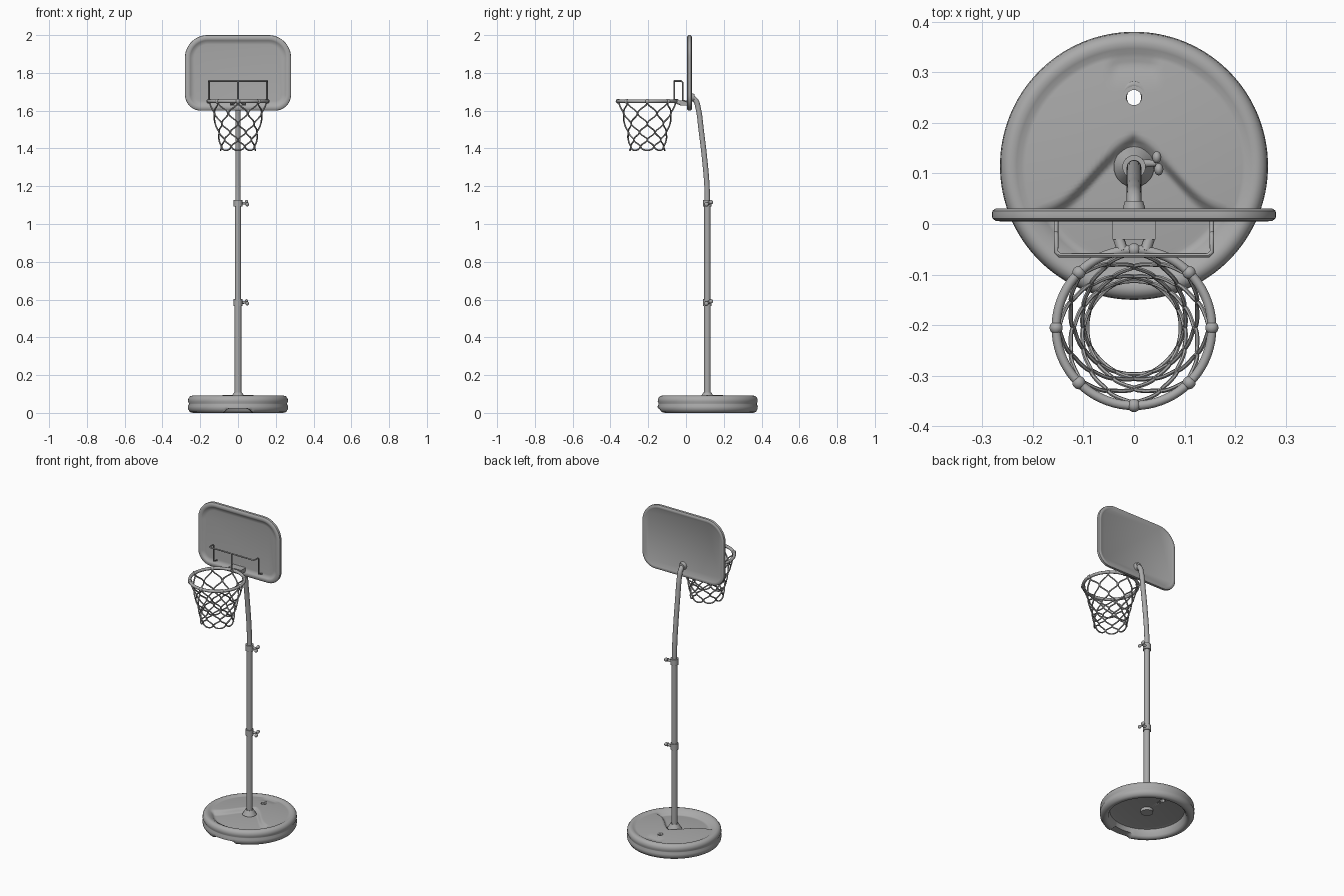
import bpy, bmesh
from math import sin, cos, pi, hypot
from mathutils import Vector

if "Cube" in bpy.data.objects:
    bpy.data.objects.remove(bpy.data.objects["Cube"], do_unlink=True)

grey = bpy.data.materials.new("plain grey")
grey.use_nodes = True
grey.diffuse_color = (0.4, 0.4, 0.4, 1)
grey.node_tree.nodes["Principled BSDF"].inputs["Base Color"].default_value = (0.4, 0.4, 0.4, 1)

POLE_Y = 0.113
RIM_Y, RIM_R, RIM_Z = -0.205, 0.154, 1.65


def finish(obj, name, angle=0.8):
    obj.name = name
    obj.data.materials.clear()
    obj.data.materials.append(grey)
    bpy.ops.object.select_all(action='DESELECT')
    obj.select_set(True)
    bpy.context.view_layer.objects.active = obj
    bpy.ops.object.shade_smooth_by_angle(angle=angle)
    return obj


def from_bmesh(bm, name, angle=0.8):
    bmesh.ops.recalc_face_normals(bm, faces=bm.faces[:])
    mesh = bpy.data.meshes.new(name)
    bm.to_mesh(mesh)
    bm.free()
    obj = bpy.data.objects.new(name, mesh)
    bpy.context.collection.objects.link(obj)
    return finish(obj, name, angle)


def skin(loops, name, angle=0.8):
    """Join equal closed loops of points and cap both ends."""
    bm = bmesh.new()
    rings = [[bm.verts.new(p) for p in loop] for loop in loops]
    n = len(rings[0])
    for a, b in zip(rings, rings[1:]):
        for i in range(n):
            j = (i + 1) % n
            bm.faces.new((a[i], a[j], b[j], b[i]))
    bm.faces.new(rings[0])
    bm.faces.new(rings[-1])
    return from_bmesh(bm, name, angle)


def tubes(name, paths, radius, closed=False, smooth=False, sides=2):
    """Round tubes along one or more paths, turned into a mesh."""
    curve = bpy.data.curves.new(name, 'CURVE')
    curve.dimensions = '3D'
    curve.bevel_depth = radius
    curve.bevel_resolution = sides
    curve.use_fill_caps = True
    curve.resolution_u = 6
    for path in paths:
        if smooth:
            s = curve.splines.new('BEZIER')
            s.bezier_points.add(len(path) - 1)
            for point, co in zip(s.bezier_points, path):
                point.co = co
                point.handle_left_type = point.handle_right_type = 'AUTO'
        else:
            s = curve.splines.new('POLY')
            s.points.add(len(path) - 1)
            for point, co in zip(s.points, path):
                point.co = (*co, 1)
        s.use_cyclic_u = closed
    obj = bpy.data.objects.new(name, curve)
    bpy.context.collection.objects.link(obj)
    bpy.ops.object.select_all(action='DESELECT')
    obj.select_set(True)
    bpy.context.view_layer.objects.active = obj
    bpy.ops.object.convert(target='MESH')
    return finish(bpy.context.object, name)


def cylinder(name, loc, r1, r2, depth, rot=(0, 0, 0)):
    bpy.ops.mesh.primitive_cone_add(vertices=32, radius1=r1, radius2=r2, depth=depth,
                                    location=loc, rotation=rot)
    return finish(bpy.context.object, name)


def ball(name, loc, scale):
    bpy.ops.mesh.primitive_uv_sphere_add(segments=20, ring_count=12, radius=1, location=loc)
    bpy.context.object.scale = scale
    return finish(bpy.context.object, name)


def step(a, b, v):
    t = min(1, max(0, (v - a) / (b - a)))
    return t * t * (3 - 2 * t)


# Base: turned tank with a hollow underside and a sculpted top
def deck(x, y, r):
    z = 0.083 + 0.012 * (1 - (r / 0.222) ** 2)
    inside = 1 - step(0.195, 0.222, r)
    ledge = 0.035 - 0.5 * abs(x) + 0.03 * cos(x * 20)
    z -= 0.022 * inside * (1 - step(ledge - 0.03, ledge, y))
    half = 0.05 - 0.1 * (y - 0.2)
    z -= 0.012 * inside * step(0.15, 0.25, y) * (1 - step(half - 0.012, half, abs(x)))
    return z


under = [(0.02, 0.055), (0.19, 0.055), (0.21, 0.05), (0.218, 0.012), (0.228, 0.002)]
side = [(0.24, 0), (0.255, 0.005), (0.264, 0.02), (0.265, 0.035), (0.26, 0.046), (0.26, 0.05),
        (0.265, 0.06), (0.263, 0.076), (0.254, 0.088), (0.243, 0.091), (0.232, 0.089)]
base_loops = []
for r, z in under + side + [(0.222 * k / 28, None) for k in range(28, 0, -1)]:
    loop = []
    for i in range(128):
        a = 2 * pi * i / 128
        x, y = r * cos(a), r * sin(a)
        h = deck(x, y, r) if z is None else z
        if z is not None and y < 0:              # hand notch under the front edge
            h = max(h, 0.022 * (1 - step(0.055, 0.075, abs(x))))
        loop.append((x, y + 0.115, h))
    base_loops.append(loop)
# deck heights use coordinates centred on the base
base = skin(base_loops, "base_tank")

# Filler hole through the base
cutter = cylinder("hole_cutter", (0, 0.25, 0.06), 0.015, 0.015, 0.2)
cutter.hide_render = True
cutter.hide_set(True)
cut = base.modifiers.new("hole", 'BOOLEAN')
cut.operation = 'DIFFERENCE'
cut.object = cutter
collar = [[(0.022 * cos(pi * i / 16), 0.25 + 0.026 * sin(pi * i / 16), 0.082) for i in range(32)]]
tubes("filler_collar", collar, 0.008, closed=True)

# Pole, its foot and the curved top section
cylinder("pole_foot", (0, POLE_Y, 0.092), 0.04, 0.022, 0.03)
cylinder("under_boss", (0, POLE_Y, 0.05), 0.035, 0.035, 0.025)
cylinder("lower_pole", (0, POLE_Y, 0.34), 0.018, 0.018, 0.5)
cylinder("middle_pole", (0, POLE_Y, 0.84), 0.0165, 0.0165, 0.54)
bend = [(0, y, z) for y, z in ((POLE_Y, 1.08), (0.111, 1.2), (0.098, 1.35), (0.08, 1.5),
                               (0.065, 1.61), (0.05, 1.655), (0.022, 1.672))]
tubes("upper_pole", [bend], 0.0145, smooth=True, sides=5)
cylinder("board_socket", (0, 0.035, 1.67), 0.024, 0.018, 0.02, (-pi / 2, 0, 0))

# Height clamps with wing knobs
for label, z in (("lower", 0.585), ("upper", 1.11)):
    cylinder(label + "_clamp", (0, POLE_Y, z), 0.023, 0.023, 0.036)
    cylinder(label + "_knob_shaft", (0.028, 0.12, z), 0.009, 0.006, 0.03, (0, pi / 2, 0))
    for s in (-1, 1):
        ball(label + "_knob_wing", (0.047 - 0.002 * s, 0.12 + 0.012 * s, z + 0.006 * s),
             (0.009, 0.012, 0.011))


# Backboard: rounded slab with a raised front rim
def board_loop(inset, y):
    pts = []
    for k, (sx, sz, rad) in enumerate(((1, 1, 0.12), (-1, 1, 0.12), (-1, -1, 0.085), (1, -1, 0.085))):
        r = rad - inset
        cx, cz = sx * (0.281 - rad), 1.8 + sz * (0.2 - rad)
        for i in range(13):
            a = pi / 2 * (k + i / 12)
            pts.append((cx + r * cos(a), y, cz + r * sin(a)))
    return pts


skin([board_loop(i, y) for i, y in ((0.026, 0.026), (0.02, 0.029), (0.008, 0.031), (0.001, 0.026),
                                    (0, 0.018), (0.001, 0.011), (0.008, 0.006), (0.02, 0.005),
                                    (0.028, 0.008), (0.034, 0.014), (0.05, 0.016))], "backboard")

# Wire frame in front of the board
frame = []
for s in (-1, 1):
    frame.append([(0, -0.062, 1.757), (s * 0.147, -0.062, 1.757), (s * 0.154, -0.055, 1.757),
                  (s * 0.154, -0.025, 1.757), (s * 0.154, -0.018, 1.75),
                  (s * 0.154, -0.018, 1.655), (s * 0.154, 0.016, 1.645)])
frame.append([(0, -0.062, 1.757), (0, -0.062, 1.65)])
tubes("wire_frame", frame, 0.0045)

# Mount joining rim and board
for s in (-1, 1):
    tubes("rim_mount_arm", [[(s * 0.03, 0.016, 1.64), (s * 0.03, -0.03, 1.64),
                             (s * 0.022, -0.055, 1.65)]], 0.011, sides=4)
bpy.ops.mesh.primitive_cube_add(size=1, location=(0, -0.008, 1.64))
bpy.context.object.scale = (0.085, 0.045, 0.025)
finish(bpy.context.object, "rim_mount_block")

# Rim with net hooks
ring = [(RIM_R * cos(pi * i / 36), RIM_Y + RIM_R * sin(pi * i / 36), RIM_Z) for i in range(72)]
tubes("rim", [ring], 0.009, closed=True, sides=4)
for i in range(8):
    a = i * pi / 4
    ball("net_hook", (RIM_R * cos(a), RIM_Y + RIM_R * sin(a), RIM_Z), (0.013, 0.013, 0.013))

# Net: paired cords swing apart and meet again on each row
rows = [(1.643, 0.15), (1.585, 0.135), (1.53, 0.12), (1.485, 0.108),
        (1.445, 0.1), (1.41, 0.094), (1.39, 0.092)]


def net_point(hook, direction, t):
    k = min(int(t), len(rows) - 2)
    f = t - k
    z, r = (rows[k][j] * (1 - f) + rows[k + 1][j] * f for j in (0, 1))
    swing = (1 - cos(pi * t)) / 4
    if t > 5:                                    # rounded hanging loop at the bottom
        z = rows[5][0] - (rows[5][0] - rows[6][0]) * sin(f * pi / 2)
        swing = 0.5 * cos(f * pi / 2) * 0.97
    a = (hook + direction * swing * 0.97) * pi / 4
    return (r * cos(a), RIM_Y + r * sin(a), z)


steps = [i / 8 for i in range(49)]
cords = [[net_point(h, 1, t) for t in steps] + [net_point(h, -1, t) for t in steps[-2::-1]]
         for h in range(8)]
tubes("net", cords, 0.0042, sides=1)
